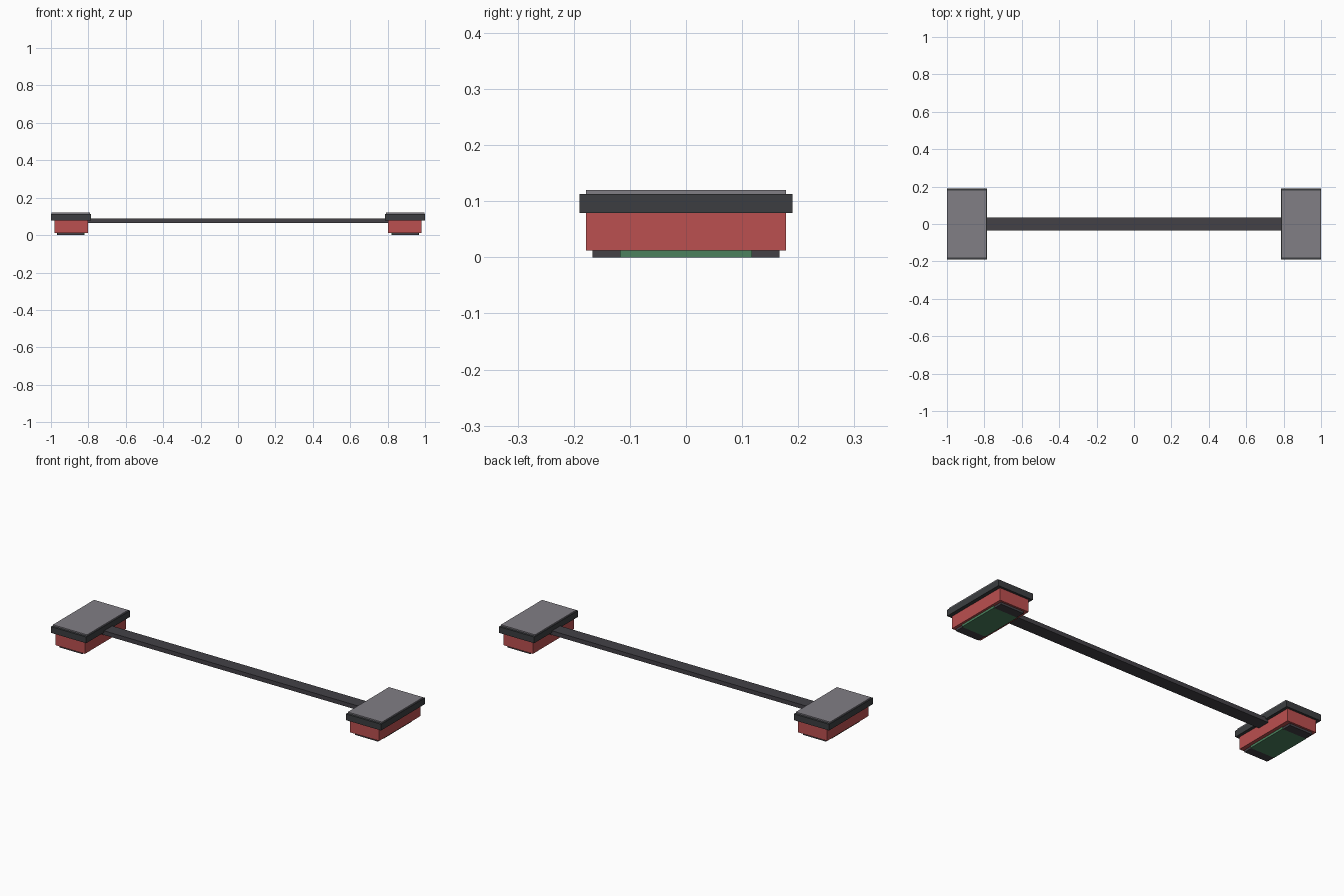
import bpy
import bmesh

cube = bpy.data.objects.get("Cube")
if cube:
    bpy.data.objects.remove(cube, do_unlink=True)


def material(name, rgb):
    m = bpy.data.materials.new(name)
    m.use_nodes = True
    m.diffuse_color = (*rgb, 1)
    m.node_tree.nodes["Principled BSDF"].inputs["Base Color"].default_value = (*rgb, 1)
    return m


grey = material("warm grey", (0.22, 0.21, 0.235))
charcoal = material("charcoal", (0.045, 0.048, 0.052))
dark = material("dark grey", (0.056, 0.053, 0.062))
red = material("red", (0.50, 0.08, 0.08))
green = material("green", (0.07, 0.22, 0.11))


def box(name, mat, x, y, z):
    """Box between the given (low, high) ranges."""
    bm = bmesh.new()
    bmesh.ops.create_cube(bm, size=1)
    for v in bm.verts:
        for i, (lo, hi) in enumerate((x, y, z)):
            v.co[i] = hi if v.co[i] > 0 else lo
    mesh = bpy.data.meshes.new(name)
    bm.to_mesh(mesh)
    bm.free()
    mesh.materials.append(mat)
    obj = bpy.data.objects.new(name, mesh)
    bpy.context.collection.objects.link(obj)
    return obj


# Bar joining the two end blocks
box("connecting_bar", dark, (-0.81, 0.81), (-0.035, 0.035), (0.065, 0.088))

# Matching end blocks
for side, s in (("left", 1), ("right", -1)):
    def part(name, mat, x, y, z):
        return box(f"{side}_{name}", mat, sorted((s * x[0], s * x[1])), y, z)

    part("top_panel", grey, (0.79, 0.997), (-0.178, 0.178), (0.11, 0.12))
    part("cap", charcoal, (0.787, 1.0), (-0.19, 0.19), (0.079, 0.113))
    part("body", red, (0.803, 0.98), (-0.178, 0.178), (0.012, 0.08))
    part("base_panel", green, (0.822, 0.968), (-0.118, 0.118), (0, 0.014))
    # Pads at both ends of the base panel
    part("front_pad", dark, (0.826, 0.964), (-0.167, -0.118), (0, 0.014))
    part("back_pad", dark, (0.826, 0.964), (0.118, 0.167), (0, 0.014))
